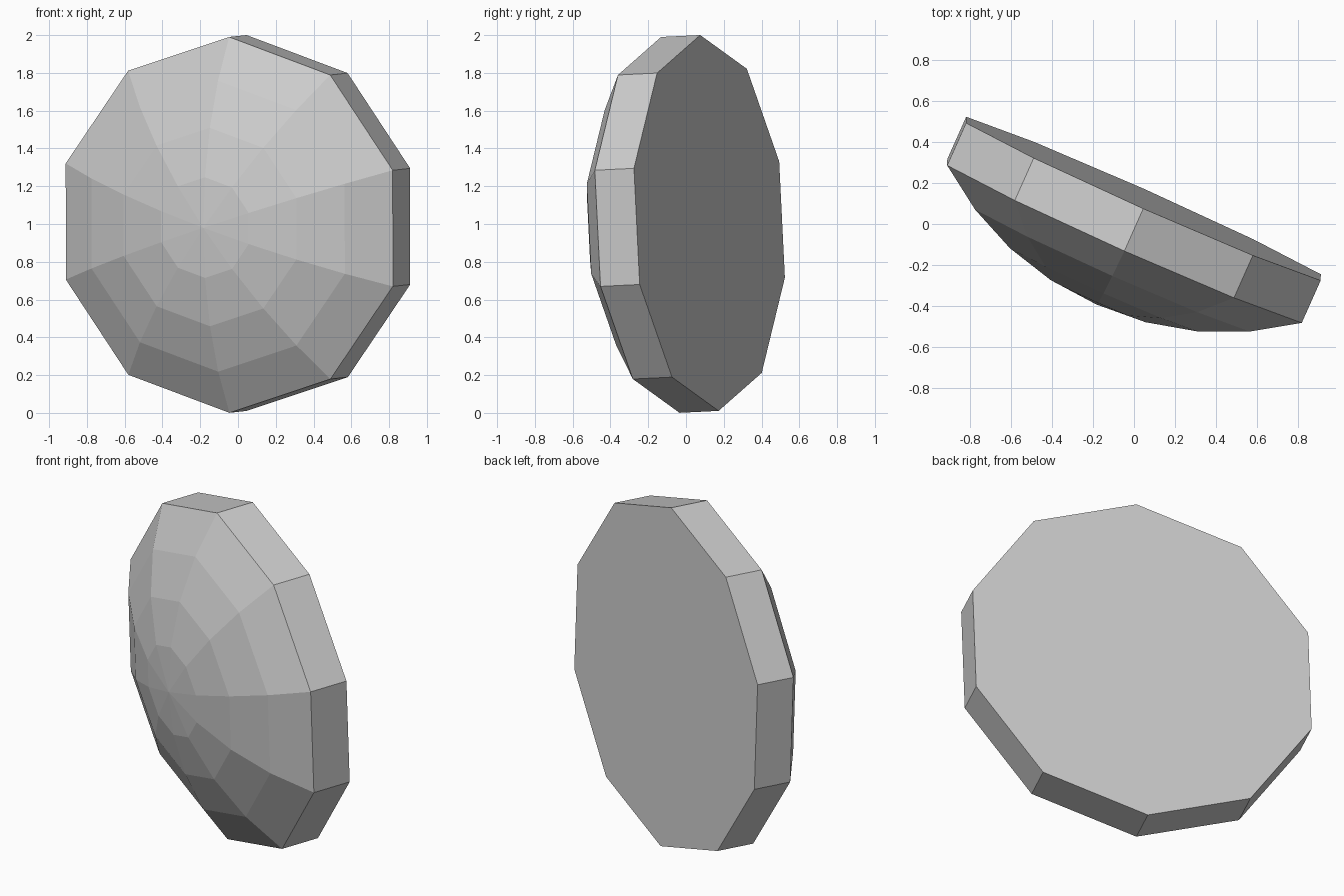
import bpy, bmesh
from math import sin, cos, pi, radians
from mathutils import Matrix, Vector

if "Cube" in bpy.data.objects:
    bpy.data.objects.remove(bpy.data.objects["Cube"])

SIDES, RADIUS, RIM = 10, 0.996, 0.227
RINGS, STEP = 4, radians(9.4)

# Plain grey material
grey = bpy.data.materials.new("grey")
grey.use_nodes = True
colour = (0.6, 0.6, 0.6, 1)
grey.diffuse_color = colour
grey.node_tree.nodes["Principled BSDF"].inputs["Base Color"].default_value = colour

# Half profile: back edge, front edge of the rim, then a shallow spherical arc
sphere = RADIUS / sin(RINGS * STEP)
base = sphere * cos(RINGS * STEP)
profile = [(RADIUS, 0)]
for i in range(RINGS, -1, -1):
    profile.append((sphere * sin(i * STEP), RIM + sphere * cos(i * STEP) - base))

# Spin the profile into a ten-sided dome and close the flat back
bm = bmesh.new()
verts = [bm.verts.new((0, r, h)) for r, h in profile]
edges = [bm.edges.new(pair) for pair in zip(verts, verts[1:])]
bmesh.ops.spin(bm, geom=verts + edges, cent=(0, 0, 0), axis=(0, 0, 1),
               angle=2 * pi, steps=SIDES)
bmesh.ops.remove_doubles(bm, verts=bm.verts[:], dist=0.0005)
bmesh.ops.holes_fill(bm, edges=[e for e in bm.edges if e.is_boundary], sides=SIDES)
bmesh.ops.recalc_face_normals(bm, faces=bm.faces[:])

# Turn the dome towards the front and right side, tipped slightly down
facing = Vector((-0.406, -0.912, -0.045)).normalized()
up = Vector((0, 0, 1))
up = (up - up.dot(facing) * facing).normalized()
side = up.cross(facing)
turn = Matrix((side, up, facing)).transposed().to_4x4()
roll = Matrix.Rotation(radians(-1.1), 4, "Z")
place = Matrix.Translation((0.046, 0.124, 1.0055))
bm.transform(place @ turn @ roll)

mesh = bpy.data.meshes.new("faceted_dome")
bm.to_mesh(mesh)
bm.free()
mesh.materials.append(grey)
dome = bpy.data.objects.new("faceted_dome", mesh)
bpy.context.collection.objects.link(dome)
